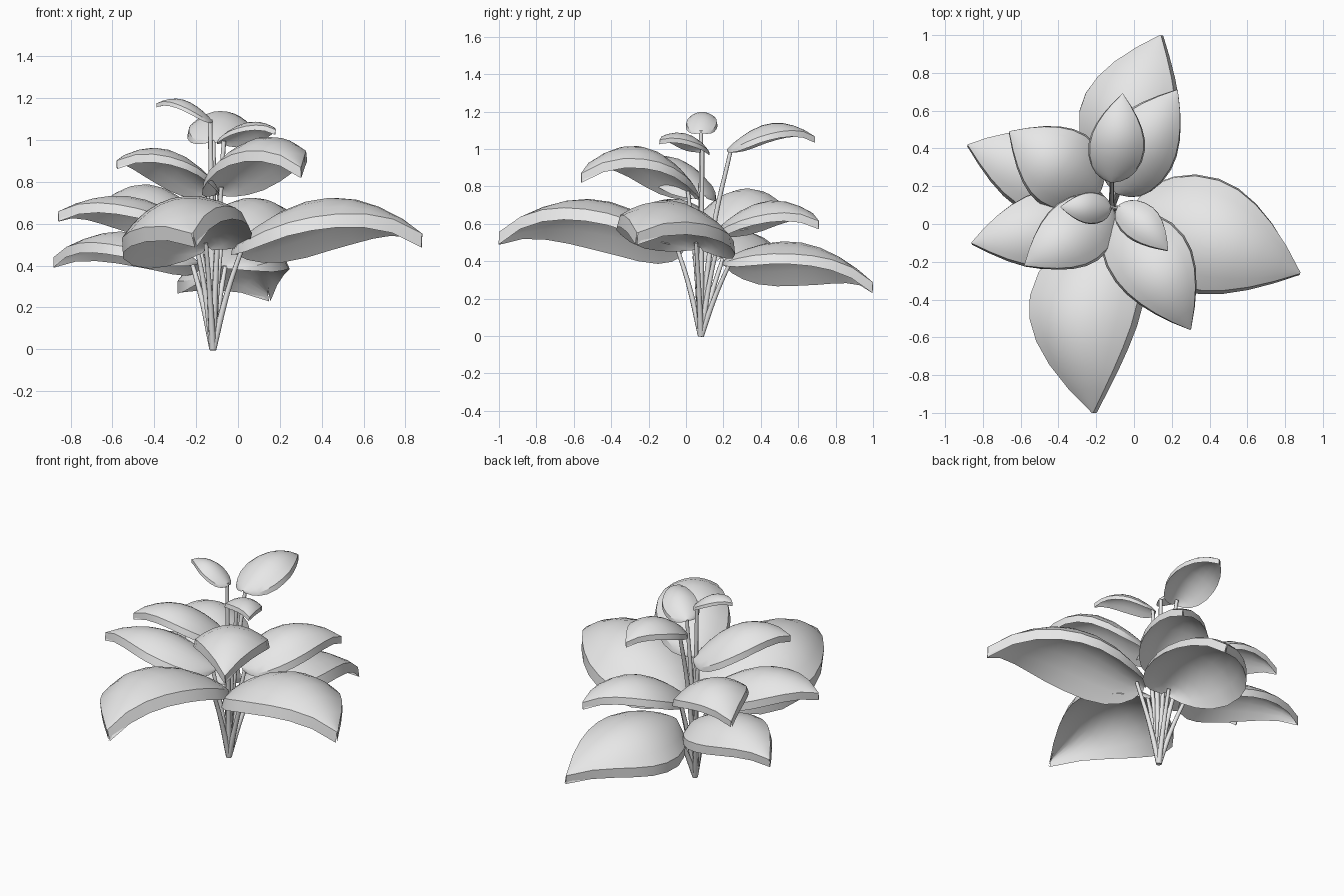
import bpy, bmesh, math
from mathutils import Vector

cube = bpy.data.objects.get("Cube")
if cube:
    bpy.data.objects.remove(cube, do_unlink=True)

grey = bpy.data.materials.new("pale_grey")
grey.use_nodes = True
grey.diffuse_color = (0.8, 0.8, 0.8, 1)
grey.node_tree.nodes["Principled BSDF"].inputs["Base Color"].default_value = (0.8, 0.8, 0.8, 1)

UP = Vector((0, 0, 1))
ROOT = Vector((-0.12, 0.08, 0))
# outline of half a leaf: position along the leaf, share of the half width
OUTLINE = [(0, .07), (.03, .36), (.08, .6), (.16, .8), (.27, .95), (.4, 1), (.52, .95),
           (.64, .81), (.76, .6), (.88, .33), (1, .012)]
ACROSS = 8


def make_leaf(name, base, tip, half_width, roll, bow, arch):
    """Domed leaf with a turned-down rim; roll lifts its left side, bow bends it left."""
    base, tip = Vector(base), Vector(tip)
    length = (tip - base).length
    rim = 0.07 * length
    flat = Vector((tip.x - base.x, tip.y - base.y, 0)).normalized()
    left = UP.cross(flat)
    c, s = math.cos(math.radians(roll)), math.sin(math.radians(roll))
    side, normal = left * c + UP * s, UP * c - left * s
    crest_tip = tip + UP * rim * 0.8

    bm = bmesh.new()
    loops = []
    for t, share in OUTLINE:
        w = half_width * share
        sag = 0.42 * half_width * share ** (1 + t)
        wave = max(0, math.sin(math.pi * t))
        mid = base.lerp(crest_tip, t) + UP * arch * length * wave ** 0.9 + left * bow * wave
        drop = rim * min(1, 0.2 + t * 4)
        steps = [2 * i / ACROSS - 1 for i in range(ACROSS + 1)]
        # upper dome, then the shallower underside back again
        loop = [mid + side * w * 0.95 * k - normal * sag * k * k for k in steps]
        loop += [mid + side * w * k - normal * (sag * k * k + drop * (0.3 + 0.7 * k * k))
                 for k in reversed(steps)]
        loops.append([bm.verts.new(p) for p in loop])
    for a, b in zip(loops, loops[1:]):
        for i in range(len(a)):
            j = (i + 1) % len(a)
            bm.faces.new((a[i], b[i], b[j], a[j]))
    bm.faces.new(loops[0])
    bm.faces.new(loops[-1])
    bmesh.ops.recalc_face_normals(bm, faces=bm.faces)
    mesh = bpy.data.meshes.new(name)
    bm.to_mesh(mesh)
    bm.free()
    mesh.materials.append(grey)
    obj = bpy.data.objects.new(name, mesh)
    bpy.context.collection.objects.link(obj)
    bpy.ops.object.select_all(action="DESELECT")
    obj.select_set(True)
    bpy.context.view_layer.objects.active = obj
    bpy.ops.object.shade_smooth_by_angle(angle=math.radians(28))

    # stem from the root into the base of the leaf, taller stems bend out later
    reach = base.lerp(crest_tip, 0.05) + UP * (arch * length * 0.17 - rim * 0.3)
    span = reach - ROOT
    lean = 0.58 - 0.18 * reach.z
    knee = ROOT + Vector((span.x * lean, span.y * lean, span.z * 0.56))
    curve = bpy.data.curves.new(name + "_stem", "CURVE")
    curve.dimensions = "3D"
    curve.bevel_depth = 0.014
    curve.bevel_resolution = 2
    curve.resolution_u = 6
    curve.use_fill_caps = True
    spline = curve.splines.new("BEZIER")
    path = [ROOT, knee, reach]
    spline.bezier_points.add(len(path) - 1)
    for point, co, radius in zip(spline.bezier_points, path, (1.2, 0.95, 0.75)):
        point.co, point.radius = co, radius
        point.handle_left_type = point.handle_right_type = "AUTO"
    curve.materials.append(grey)
    stem = bpy.data.objects.new(name + "_stem", curve)
    bpy.context.collection.objects.link(stem)


# name, base, tip, half width, roll, bow, arch
LEAVES = [
    ("back_low_leaf", (-.07, .2, .4), (.14, 1, .24), .28, -12, .08, .18),
    ("back_middle_leaf", (-.09, .16, .55), (.23, .71, .58), .2, 3, .01, .22),
    ("back_top_leaf", (-.12, .22, 1.0), (-.06, .69, 1.04), .15, 0, -.005, .22),
    ("left_low_leaf", (-.02, .07, .48), (.88, -.26, .5), .315, -6, .03, .215),
    ("front_low_leaf", (-.15, -.01, .49), (-.22, -1, .5), .31, 15, -.13, .2),
    ("front_upper_leaf", (-.1, .04, .75), (.3, -.56, .83), .22, 0, .03, .28),
    ("front_top_leaf", (-.08, .1, .99), (.18, -.14, 1.03), .105, -8, .02, .18),
    ("right_low_leaf", (-.19, .19, .42), (-.88, .42, .4), .225, 8, 0, .18),
    ("right_back_leaf", (-.18, .17, .6), (-.66, .49, .62), .22, 4, 0, .28),
    ("right_middle_leaf", (-.18, .05, .56), (-.86, -.1, .62), .21, 8, 0, .17),
    ("right_upper_leaf", (-.12, .1, .75), (-.58, -.22, .87), .185, 5, .005, .22),
    ("right_top_leaf", (-.12, .08, 1.09), (-.39, .09, 1.16), .085, 0, 0, .21),
]
for leaf in LEAVES:
    make_leaf(*leaf)
